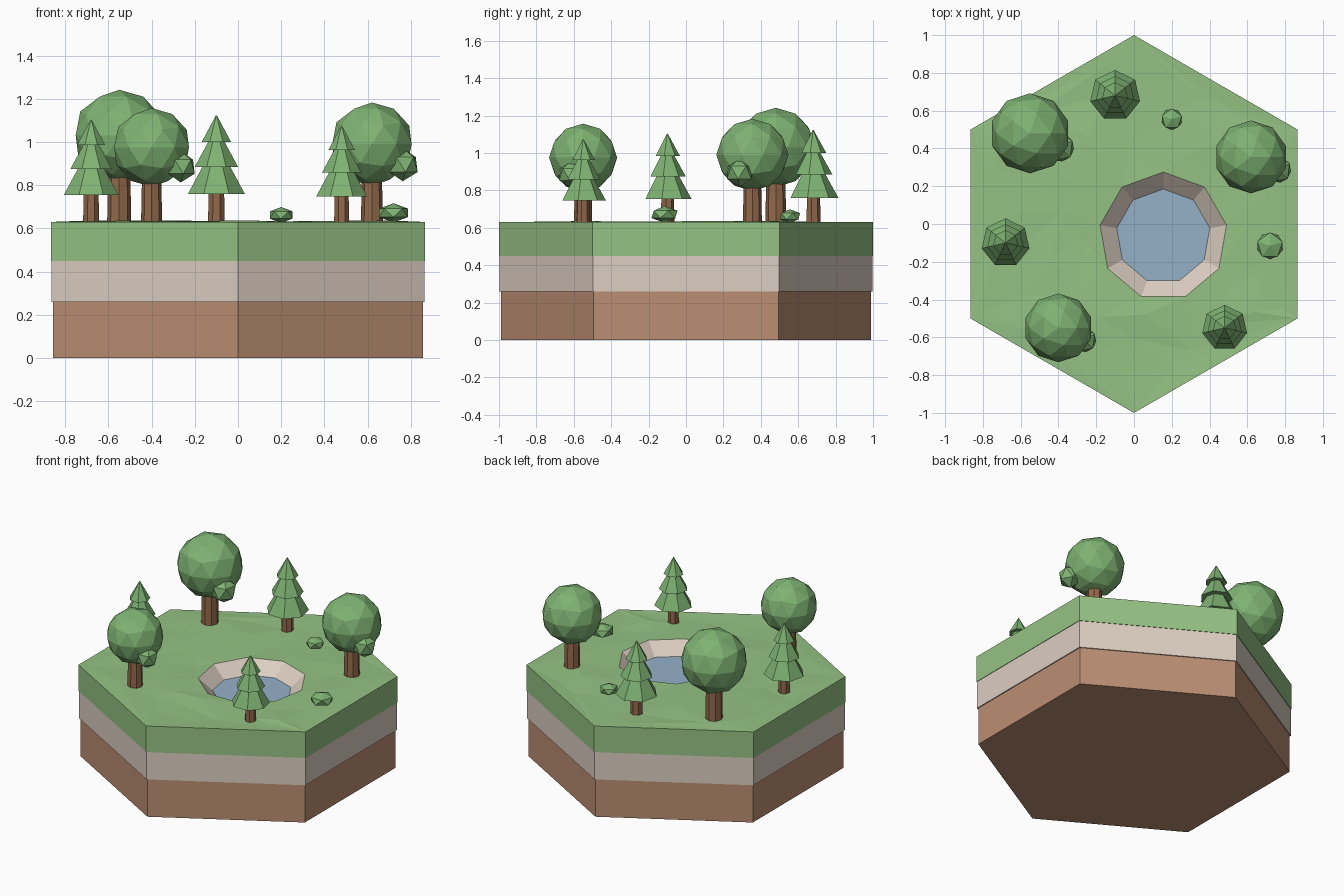
import bpy, bmesh, math, random
from mathutils import Vector, Matrix
from mathutils.geometry import delaunay_2d_cdt

if "Cube" in bpy.data.objects:
    bpy.data.objects.remove(bpy.data.objects["Cube"])

random.seed(4)
TOP = 0.63
POND = Vector((0.155, -0.065))


def material(name, rgb):
    m = bpy.data.materials.new(name)
    m.diffuse_color = (*rgb, 1)
    m.use_nodes = True
    m.node_tree.nodes["Principled BSDF"].inputs["Base Color"].default_value = m.diffuse_color
    return m


GRASS = material("grass", (0.30, 0.54, 0.23))
STONE = material("stone", (0.72, 0.62, 0.54))
SOIL = material("soil", (0.50, 0.27, 0.17))
WATER = material("water", (0.30, 0.44, 0.58))
LEAF = material("leaf", (0.21, 0.45, 0.17))
BARK = material("bark", (0.29, 0.14, 0.07))


def finish(name, bm, mat, fix_normals=True):
    bmesh.ops.remove_doubles(bm, verts=bm.verts, dist=1e-5)
    if fix_normals:
        bmesh.ops.recalc_face_normals(bm, faces=bm.faces)
    me = bpy.data.meshes.new(name)
    bm.to_mesh(me)
    bm.free()
    me.materials.append(mat)
    ob = bpy.data.objects.new(name, me)
    bpy.context.collection.objects.link(ob)
    return ob


def polygon(n, r, c=(0, 0)):
    """Regular polygon, counter-clockwise, first corner towards +y."""
    return [(c[0] - r * math.sin(2 * math.pi * i / n),
             c[1] + r * math.cos(2 * math.pi * i / n)) for i in range(n)]


def stack(bm, n, c, profile, bottom=True, top=True):
    """Faceted lathe through (radius, z) pairs listed from bottom to top."""
    rings = [[bm.verts.new((x, y, z)) for x, y in polygon(n, r, c)] for r, z in profile]
    for a, b in zip(rings, rings[1:]):
        for i in range(n):
            j = (i + 1) % n
            bm.faces.new((a[i], a[j], b[j], b[i]))
    if bottom:
        bm.faces.new(rings[0][::-1])
    if top:
        bm.faces.new(rings[-1])


def ball(name, c, r, subdiv, squash=1.0, turn=0.0):
    bm = bmesh.new()
    m = Matrix.Translation(c) @ Matrix.Rotation(turn, 4, 'Z') @ Matrix.Diagonal((1, 1, squash, 1))
    bmesh.ops.create_icosphere(bm, subdivisions=subdiv, radius=r, matrix=m)
    return finish(name, bm, LEAF)


# Soil and stone layers
for name, r, z0, z1, mat in (("soil_layer", 0.988, 0, 0.26, SOIL),
                             ("stone_layer", 0.996, 0.26, 0.45, STONE)):
    bm = bmesh.new()
    stack(bm, 6, (0, 0), [(r, z0), (r, z1)])
    finish(name, bm, mat)

# Grass layer: gently uneven triangulated top with a hole for the pond
outer, rim = polygon(6, 1.0), polygon(9, 0.34, POND)
inner = []
while len(inner) < 45:
    p = Vector((random.uniform(-0.85, 0.85), random.uniform(-0.95, 0.95)))
    inside = abs(p.x) < 0.8 and abs(p.y) + abs(p.x) * 0.577 < 0.93
    if inside and (p - POND).length > 0.42 and all((p - q).length > 0.14 for q in inner):
        inner.append(p)
pts = [Vector(p) for p in outer + rim] + inner
edges = [(i, (i + 1) % 6) for i in range(6)] + [(6 + i, 6 + (i + 1) % 9) for i in range(9)]
co, _, tris, *_ = delaunay_2d_cdt(pts, edges, [], 0, 1e-6)
bm = bmesh.new()
vs = []
for p in co:
    flat = (p - POND).length < 0.35 or p.length > 0.99
    vs.append(bm.verts.new((p.x, p.y, TOP + (0 if flat else random.uniform(-0.006, 0.007)))))
for t in tris:
    if not all((co[i] - POND).length < 0.35 for i in t):
        bm.faces.new([vs[i] for i in t])
stack(bm, 6, (0, 0), [(1.0, 0.45), (1.0, TOP)], top=False)
bmesh.ops.delete(bm, geom=[v for v in bm.verts if not v.link_faces], context='VERTS')
finish("grass_layer", bm, GRASS, fix_normals=False)

# Pond: sloping stone bank and water
bm = bmesh.new()
stack(bm, 9, POND, [(0.34, TOP), (0.25, 0.55)], bottom=False, top=False)
finish("pond_bank", bm, STONE, fix_normals=False)
bm = bmesh.new()
bm.faces.new([bm.verts.new((x, y, 0.55)) for x, y in polygon(9, 0.25, POND)])
finish("pond_water", bm, WATER, fix_normals=False)

# Round trees: trunk, crown and a small side tuft
for k, (x, y, z, r, tr) in enumerate(((-0.55, 0.48, 1.03, 0.212, 0.056),
                                      (0.62, 0.355, 0.99, 0.193, 0.051),
                                      (-0.40, -0.55, 0.975, 0.182, 0.049)), 1):
    bm = bmesh.new()
    stack(bm, 8, (x, y), [(tr, TOP - 0.01), (tr * 0.9, z - r * 0.6)])
    finish(f"round_tree_trunk_{k}", bm, BARK)
    ball(f"round_tree_crown_{k}", (x, y, z), r, 2)
    ball(f"round_tree_tuft_{k}", (x + 0.74 * r, y - 0.35 * r, z - 0.49 * r), 0.4 * r, 1, turn=0.5)

# Pine trees: trunk and three overlapping cones
for k, (x, y, s) in enumerate(((-0.10, 0.68, 1.0), (0.48, -0.55, 0.9), (-0.68, -0.10, 0.96)), 1):
    bm = bmesh.new()
    stack(bm, 7, (x, y), [(0.04 * s, TOP - 0.01), (0.036 * s, TOP + 0.17 * s)])
    finish(f"pine_trunk_{k}", bm, BARK)
    for t, (r, z, h) in enumerate(((0.135, 0.13, 0.24), (0.103, 0.255, 0.18), (0.07, 0.37, 0.122)), 1):
        bm = bmesh.new()
        stack(bm, 7, (x, y), [(r * s, TOP + z * s), (0.003, TOP + (z + h) * s)])
        finish(f"pine_{k}_tier_{t}", bm, LEAF)

# Low bushes
ball("bush_1", (0.20, 0.555, 0.662), 0.062, 1, 0.6, 0.3)
ball("bush_2", (0.72, -0.115, 0.672), 0.078, 1, 0.57, 0.3)
